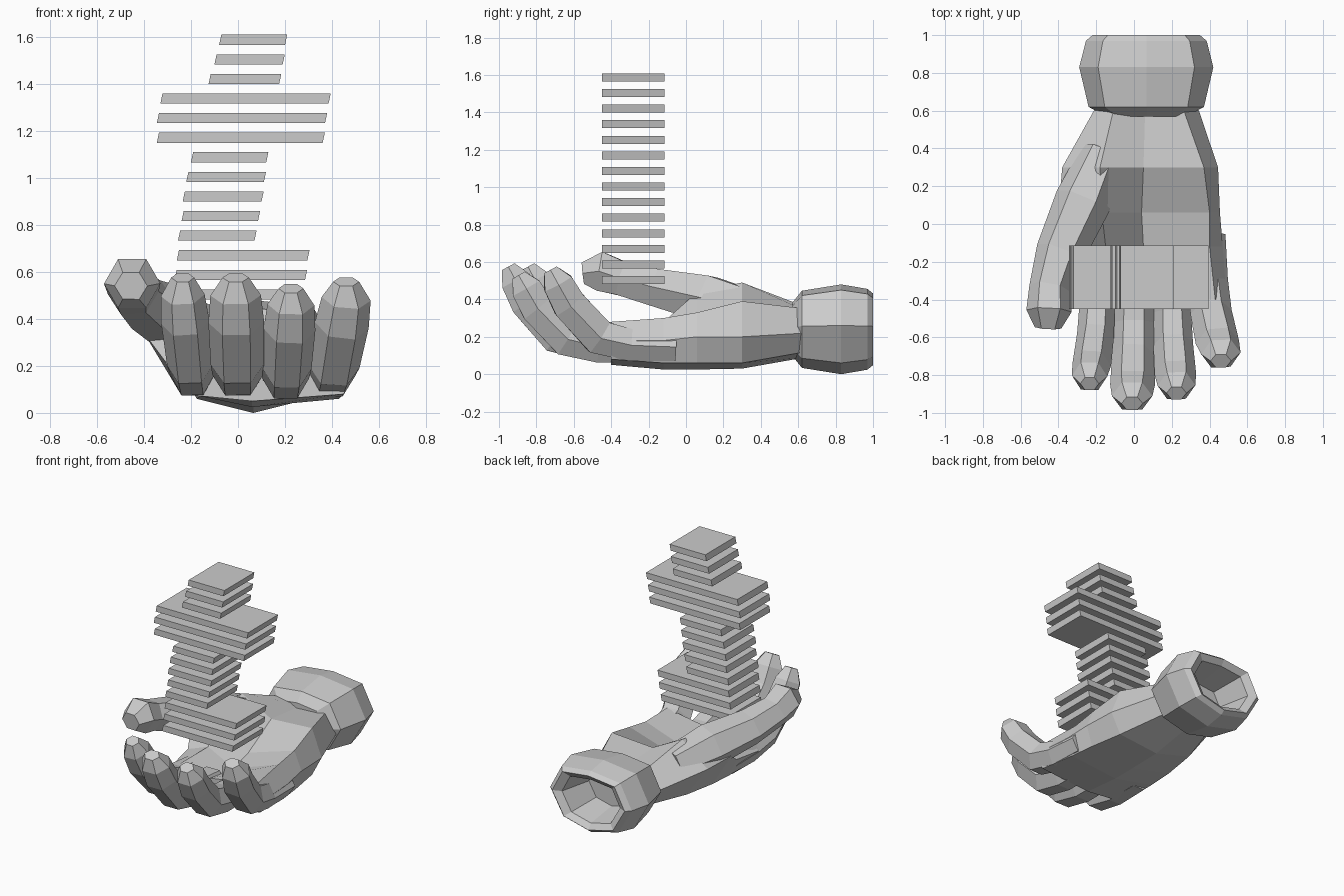
import bpy, bmesh, math
from mathutils import Vector

if "Cube" in bpy.data.objects:
    bpy.data.objects.remove(bpy.data.objects["Cube"])


def loft(name, rings):
    """Skin a list of equal-length point rings, closing both ends."""
    bm = bmesh.new()
    vs = [[bm.verts.new(p) for p in r] for r in rings]
    n = len(vs[0])
    for a, b in zip(vs, vs[1:]):
        for i in range(n):
            j = (i + 1) % n
            bm.faces.new((a[i], a[j], b[j], b[i]))
    bm.faces.new(vs[0])
    bm.faces.new(vs[-1])
    bmesh.ops.recalc_face_normals(bm, faces=bm.faces)
    me = bpy.data.meshes.new(name)
    bm.to_mesh(me)
    bm.free()
    ob = bpy.data.objects.new(name, me)
    bpy.context.collection.objects.link(ob)
    return ob


def digit(name, path, sides=6):
    """Tapered tube; path items are (x, y, z, half width, half thickness)."""
    pts = [Vector(p[:3]) for p in path]
    rings = []
    for k, p in enumerate(path):
        t = (pts[min(k + 1, len(pts) - 1)] - pts[max(k - 1, 0)]).normalized()
        side = (Vector((1, 0, 0)) - t * t.x).normalized()
        up = side.cross(t)
        rings.append([pts[k] + side * p[3] * math.cos(a) + up * p[4] * math.sin(a) * 1.1
                      for a in (2 * math.pi * i / sides for i in range(sides))])
    return loft(name, rings)


# Cuff: one faceted outline scaled along y, then turned back into a hollow
outline = [(-.355, .02), (-.255, .21), (0, .24), (.255, .21),
           (.355, .02), (.24, -.18), (0, -.24), (-.24, -.18)]
cuff_steps = [(.57, .60), (.62, .86), (.83, 1), (.97, .9), (1.0, .8), (.97, .64), (.74, .5)]
loft("cuff", [[(.065 + x * s, y, .24 + z * s) for x, z in outline] for y, s in cuff_steps])

# Palm: cupped sections from wrist to knuckles
# order: underside left/centre/right, outer edge, outer top, hollow, thumb mound, thumb side
palm = {
    .64: [(-.12, .13), (.06, .09), (.25, .12), (.33, .22), (.25, .35), (.06, .34), (-.1, .36), (-.19, .24)],
    .30: [(-.22, .11), (.06, .03), (.37, .06), (.445, .2), (.37, .39), (.05, .37), (-.18, .49), (-.38, .33)],
    .06: [(-.25, .10), (.06, .025), (.41, .06), (.455, .2), (.40, .33), (.04, .22), (-.17, .44), (-.40, .34)],
    -.12: [(-.25, .09), (.06, .025), (.43, .06), (.47, .18), (.40, .30), (.05, .18), (-.15, .28), (-.31, .22)],
    -.40: [(-.24, .08), (.06, .05), (.45, .08), (.49, .18), (.43, .28), (.06, .22), (-.2, .24), (-.29, .17)],
}
loft("palm", [[(x, y, z) for x, z in sec] for y, sec in palm.items()])

# Four curled fingers share one curve: (y, z, width factor, thickness, lean)
curve = [(-.28, .15, .9, .08, 0), (-.52, .16, .95, .09, .1), (-.69, .205, 1, .1, .3),
         (-.85, .385, 1.05, .095, .75), (-.91, .50, .95, .085, 1), (-.95, .575, .5, .04, 1)]
fingers = {  # base x, tip x, y shift, height factor, half width
    "index_finger": (-.19, -.235, .105, 1.0, .098),
    "middle_finger": (0, -.01, 0, 1.0, .113),
    "ring_finger": (.20, .225, .055, .92, .105),
    "little_finger": (.385, .46, .225, .97, .11),
}
for name, (x0, x1, dy, fz, w) in fingers.items():
    digit(name, [(x0 + (x1 - x0) * lean, y + dy, z * fz, w * fw, th)
                 for y, z, fw, th, lean in curve])

# Thumb
digit("thumb", [(-.16, .38, .34, .12, .10), (-.27, .12, .40, .15, .13),
                (-.39, -.15, .46, .13, .105), (-.445, -.34, .51, .11, .095),
                (-.45, -.46, .55, .12, .11), (-.455, -.55, .54, .07, .06)])

# Floating stack of slabs, bottom to top: left and right x, edges slanted
spans = [(-.28, .27), (-.27, .285), (-.26, .295), (-.255, .07), (-.24, .085),
         (-.235, .1), (-.22, .11), (-.2, .12), (-.345, .36), (-.345, .37),
         (-.33, .385), (-.125, .175), (-.1, .19), (-.08, .2)]
for i, (l, r) in enumerate(spans):
    z = .482 + i * .0833
    loft(f"slab_{i + 1}", [[(l + d, -.45, z + h), (r + d, -.45, z + h),
                            (r + d, -.115, z + h), (l + d, -.115, z + h)]
                           for d, h in ((0, 0), (.009, .043))])
